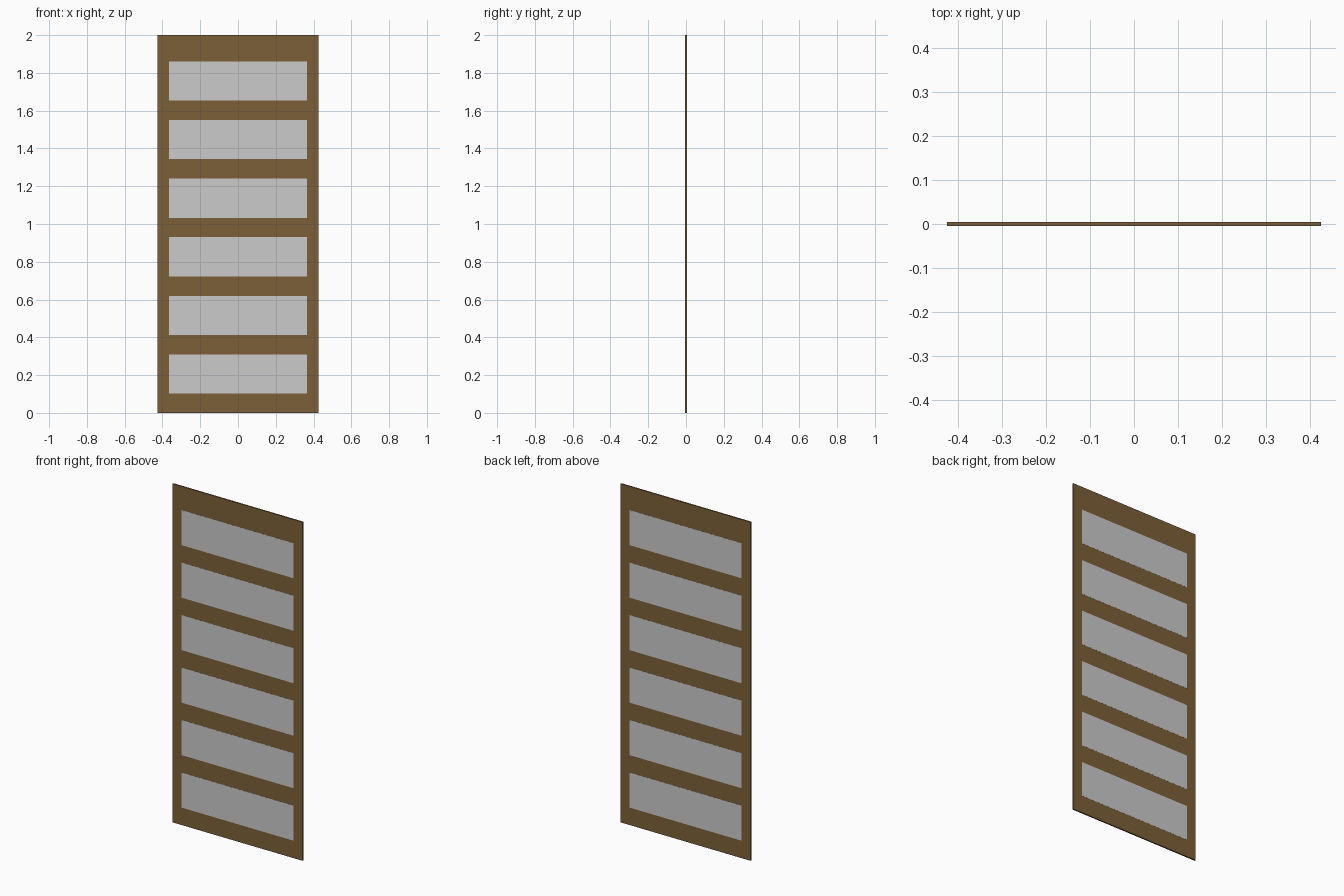
import bpy

if "Cube" in bpy.data.objects:
    bpy.data.objects.remove(bpy.data.objects["Cube"])

W, H, T = 0.85, 2.0, 0.008          # door width, height, thickness
PANE_W, PANE_H, PITCH, FIRST = 0.73, 0.207, 0.31, 0.103

wood = bpy.data.materials.new("brown_wood")
wood.diffuse_color = (0.2, 0.115, 0.04, 1)
wood.use_nodes = True
wood.node_tree.nodes["Principled BSDF"].inputs["Base Color"].default_value = wood.diffuse_color


def box(name, size, centre, mat=None):
    bpy.ops.mesh.primitive_cube_add(size=1, location=centre)
    ob = bpy.context.object
    ob.name = name
    ob.scale = size
    bpy.ops.object.transform_apply(location=False, rotation=False, scale=True)
    if mat:
        ob.data.materials.append(mat)
    return ob


# Thin wooden door leaf
box("door_leaf", (W, T, H), (0, 0, H / 2), wood)

# Six grey panes, practically flush and visible on both faces
for i in range(6):
    z = FIRST + i * PITCH + PANE_H / 2
    box(f"pane_{i + 1}", (PANE_W, T + 0.0008, PANE_H), (0, 0, z))
